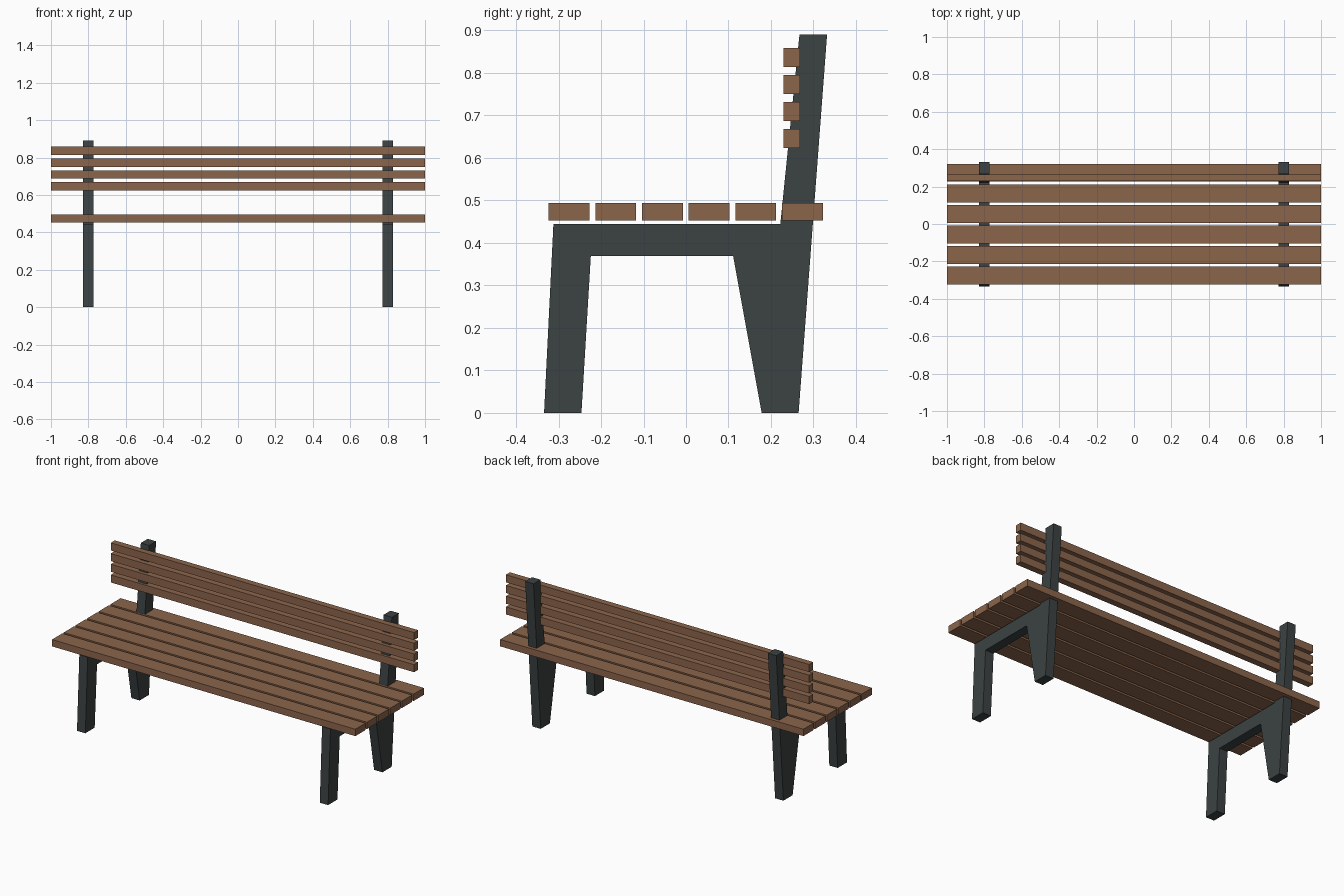
import bpy, bmesh

if "Cube" in bpy.data.objects:
    bpy.data.objects.remove(bpy.data.objects["Cube"])


def material(name, rgb):
    m = bpy.data.materials.new(name)
    m.diffuse_color = (*rgb, 1)
    m.use_nodes = True
    m.node_tree.nodes["Principled BSDF"].inputs["Base Color"].default_value = m.diffuse_color
    return m


wood = material("brown wood", (0.26, 0.13, 0.07))
iron = material("dark grey iron", (0.045, 0.054, 0.054))


def extrude_x(name, profile, x0, x1, mat):
    """Solid from a (y, z) profile running from x0 to x1."""
    bm = bmesh.new()
    face = bm.faces.new([bm.verts.new((x0, y, z)) for y, z in profile])
    geom = bmesh.ops.extrude_face_region(bm, geom=[face])["geom"]
    verts = [g for g in geom if isinstance(g, bmesh.types.BMVert)]
    bmesh.ops.translate(bm, verts=verts, vec=(x1 - x0, 0, 0))
    bmesh.ops.recalc_face_normals(bm, faces=bm.faces)
    mesh = bpy.data.meshes.new(name)
    bm.to_mesh(mesh)
    bm.free()
    mesh.materials.append(mat)
    ob = bpy.data.objects.new(name, mesh)
    bpy.context.collection.objects.link(ob)
    return ob


def slat(name, y0, y1, z0, z1):
    extrude_x(name, [(y0, z0), (y1, z0), (y1, z1), (y0, z1)], -1, 1, wood)


# side frames: front leg, seat beam, rear leg and back post in one outline
frame = [(-0.334, 0), (-0.246, 0), (-0.224, 0.369), (0.111, 0.369),
         (0.178, 0), (0.265, 0), (0.332, 0.89), (0.267, 0.89),
         (0.222, 0.445), (-0.312, 0.445)]
extrude_x("left_frame", frame, -0.828, -0.773, iron)
extrude_x("right_frame", frame, 0.773, 0.828, iron)

# seat slats
for i in range(6):
    y = -0.323 + i * 0.1098
    slat(f"seat_slat_{i + 1}", y, y + 0.096, 0.453, 0.494)

# backrest slats
for i in range(4):
    z = 0.623 + i * 0.0637
    slat(f"back_slat_{i + 1}", 0.230, 0.268, z, z + 0.045)
